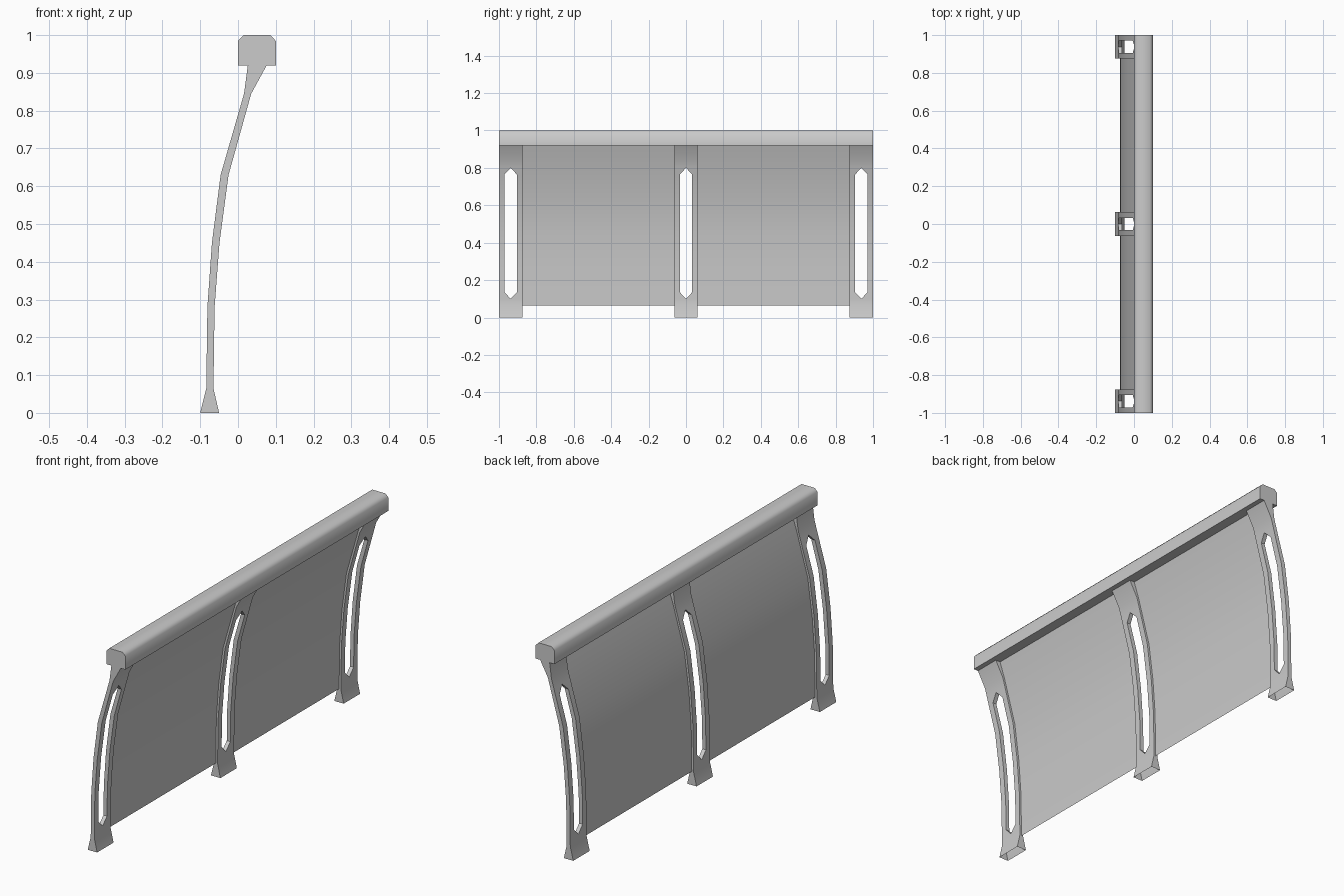
import bpy, bmesh
from math import radians

if "Cube" in bpy.data.objects:
    bpy.data.objects.remove(bpy.data.objects["Cube"])

# Side profile of a post: (z, back x, front x)
PROFILE = [(0, -0.10, -0.05), (0.065, -0.084, -0.065), (0.28, -0.081, -0.062),
           (0.45, -0.069, -0.049), (0.63, -0.046, -0.025),
           (0.845, 0.016, 0.035), (0.92, 0.026, 0.076)]
HALF_W = 0.0625
SLOT = {0.10: 0.0, 0.80: 0.0}   # pointed slot ends
SLOT_LO, SLOT_HI, SLOT_W = 0.10, 0.80, 0.033
LEVELS = sorted([p[0] for p in PROFILE] + [0.10, 0.135, 0.765, 0.80])


def x_at(z):
    for (z0, b0, f0), (z1, b1, f1) in zip(PROFILE, PROFILE[1:]):
        if z0 <= z <= z1:
            t = (z - z0) / (z1 - z0)
            return b0 + (b1 - b0) * t, f0 + (f1 - f0) * t


def slot_half(z):
    return SLOT.get(z, SLOT_W) if SLOT_LO <= z <= SLOT_HI else 0.0


def finish(name, bm, angle):
    bmesh.ops.remove_doubles(bm, verts=bm.verts, dist=1e-5)
    bmesh.ops.recalc_face_normals(bm, faces=bm.faces)
    me = bpy.data.meshes.new(name)
    bm.to_mesh(me)
    bm.free()
    me.shade_smooth()
    me.set_sharp_from_angle(angle=radians(angle))
    ob = bpy.data.objects.new(name, me)
    bpy.context.collection.objects.link(ob)
    return ob


def face(bm, *pts):
    bm.faces.new([bm.verts.new(p) for p in pts])


def make_post(name, yc):
    # Open-bottomed curved post, pierced by a slot
    bm = bmesh.new()
    for z0, z1 in zip(LEVELS, LEVELS[1:]):
        h0, h1 = slot_half(z0), slot_half(z1)
        (b0, f0), (b1, f1) = x_at(z0), x_at(z1)
        for s in (-1, 1):
            o, i0, i1 = yc + s * HALF_W, yc + s * h0, yc + s * h1
            for x0, x1 in ((b0, b1), (f0, f1)):
                face(bm, (x0, i0, z0), (x0, o, z0), (x1, o, z1), (x1, i1, z1))
            face(bm, (b0, o, z0), (f0, o, z0), (f1, o, z1), (b1, o, z1))
            if h0 or h1:
                face(bm, (b0, i0, z0), (f0, i0, z0), (f1, i1, z1), (b1, i1, z1))
    return finish(name, bm, 30)


def make_panel(name, y0, y1):
    # Thin sheet following the middle of the posts
    bm = bmesh.new()
    mid = [((b + f) / 2, z) for z, b, f in PROFILE[1:]]
    for (xa, za), (xb, zb) in zip(mid, mid[1:]):
        face(bm, (xa, y0, za), (xa, y1, za), (xb, y1, zb), (xb, y0, zb))
    # front side faces +x
    ob = finish(name, bm, 30)
    if ob.data.polygons[0].normal.x < 0:
        ob.data.flip_normals()
    return ob


def make_rail():
    # Chamfered handrail
    c = 0.015
    prof = [(0, 0.92), (0.1, 0.92), (0.1, 1 - c), (0.1 - c, 1), (c, 1), (0, 1 - c)]
    bm = bmesh.new()
    f = bm.faces.new([bm.verts.new((x, -1, z)) for x, z in prof])
    ext = bmesh.ops.extrude_face_region(bm, geom=[f], use_keep_orig=True)
    moved = [v for v in ext["geom"] if isinstance(v, bmesh.types.BMVert)]
    bmesh.ops.translate(bm, verts=moved, vec=(0, 2, 0))
    return finish("handrail", bm, 50)


for label, y in (("front", -0.9375), ("middle", 0), ("back", 0.9375)):
    make_post("post_" + label, y)
make_panel("panel_front", -0.875, -HALF_W)
make_panel("panel_back", HALF_W, 0.875)
make_rail()
